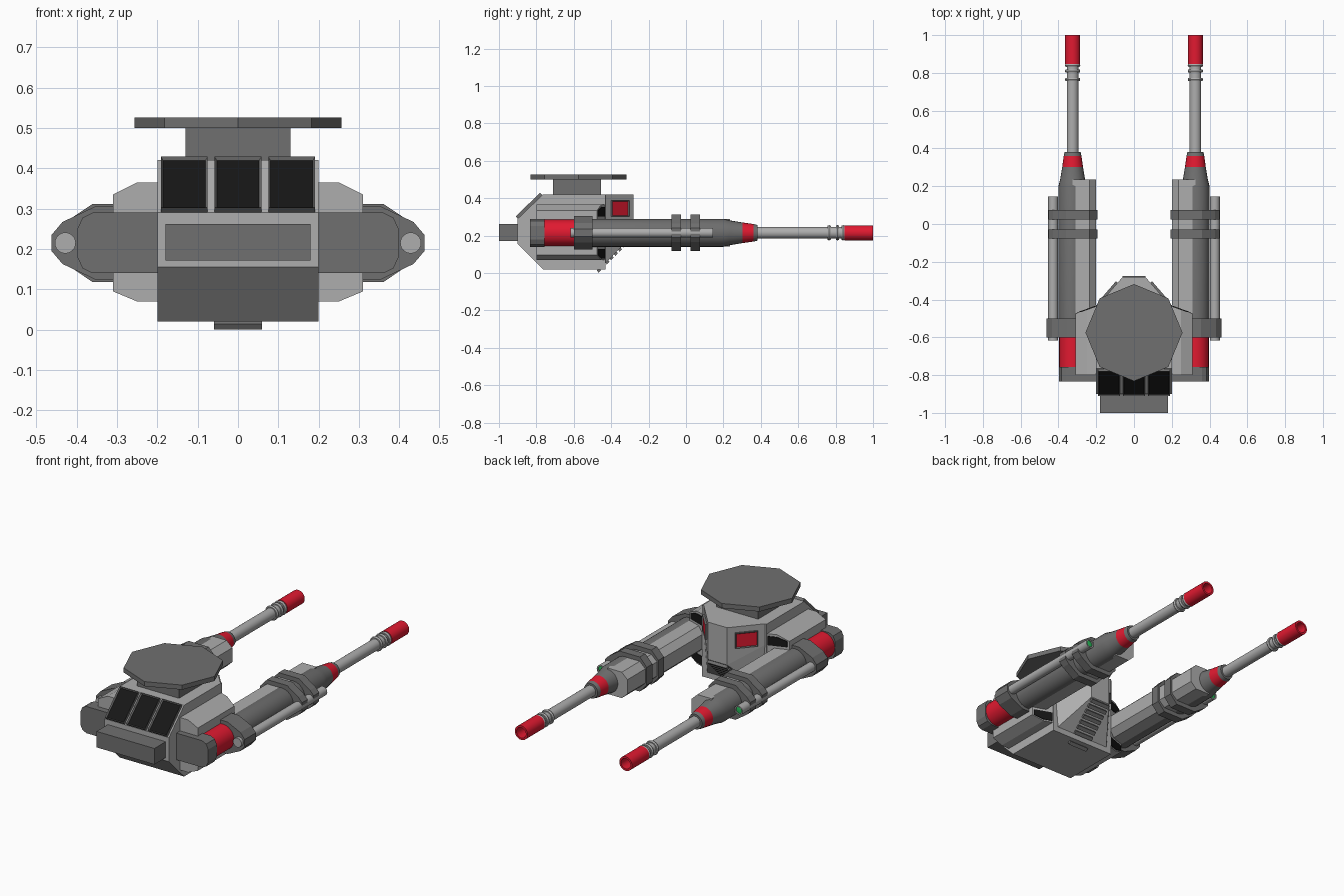
import bpy, bmesh
from math import sin, cos, pi
from mathutils import Vector

if "Cube" in bpy.data.objects:
    bpy.data.objects.remove(bpy.data.objects["Cube"])


def material(name, rgb):
    m = bpy.data.materials.new(name)
    m.diffuse_color = (*rgb, 1)
    m.use_nodes = True
    m.node_tree.nodes["Principled BSDF"].inputs["Base Color"].default_value = m.diffuse_color
    return m


RED = material("red_paint", (0.75, 0.01, 0.03))
BLACK = material("black_glass", (0.008, 0.008, 0.008))
GREEN = material("green_lens", (0.02, 0.5, 0.1))
LIGHT = material("light_grey", (0.42, 0.42, 0.42))
DARK = material("dark_grey", (0.16, 0.16, 0.16))


def finish(name, bm, mats=(), mirror=False, smooth=False):
    bmesh.ops.remove_doubles(bm, verts=bm.verts, dist=1e-5)
    bmesh.ops.recalc_face_normals(bm, faces=bm.faces)
    me = bpy.data.meshes.new(name)
    bm.to_mesh(me)
    bm.free()
    ob = bpy.data.objects.new(name, me)
    bpy.context.collection.objects.link(ob)
    for m in mats:
        me.materials.append(m)
    if smooth:
        bpy.ops.object.select_all(action='DESELECT')
        bpy.context.view_layer.objects.active = ob
        ob.select_set(True)
        bpy.ops.object.shade_smooth_by_angle()
    if mirror:
        ob.modifiers.new("Mirror", 'MIRROR').use_mirror_merge = False
    return ob


def prism(name, pts, lo, hi, mat=DARK, mirror=False):
    """Join two matching outlines; lo and hi map a 2D point to 3D."""
    bm = bmesh.new()
    a = [bm.verts.new(lo(*p)) for p in pts]
    b = [bm.verts.new(hi(*p)) for p in pts]
    bm.faces.new(a)
    bm.faces.new(b)
    n = len(pts)
    for i in range(n):
        j = (i + 1) % n
        bm.faces.new((a[i], a[j], b[j], b[i]))
    return finish(name, bm, [mat], mirror)


def along_y(name, pts, y0, y1, mat=DARK, mirror=True):
    return prism(name, pts, lambda x, z: (x, y0, z), lambda x, z: (x, y1, z), mat, mirror)


def box(name, x, y, z, mat=DARK, mirror=False):
    return along_y(name, [(x[0], z[0]), (x[1], z[0]), (x[1], z[1]), (x[0], z[1])], *y, mat, mirror)


def lathe(name, cx, cz, prof, mat=DARK, n=24):
    """Revolve (radius, y) points round a line along y."""
    bm = bmesh.new()
    rings = [[bm.verts.new((cx + r * cos(2 * pi * i / n), y, cz + r * sin(2 * pi * i / n)))
              for i in range(n)] for r, y in prof]
    for a, b in zip(rings, rings[1:]):
        for i in range(n):
            j = (i + 1) % n
            bm.faces.new((a[i], a[j], b[j], b[i]))
    bmesh.ops.dissolve_degenerate(bm, dist=1e-5, edges=bm.edges)
    return finish(name, bm, [mat], True, True)


def window(name, c, u, v, w, h, thick, border, glass, depth, mirror=False):
    """Framed panel centred at c, with a recessed coloured face."""
    c, u, v = Vector(c), Vector(u).normalized(), Vector(v).normalized()
    n = u.cross(v)
    bm = bmesh.new()
    bmesh.ops.create_cube(bm, size=1)
    for q in bm.verts:
        x, y, z = q.co
        q.co = c + u * x * w + v * y * h + n * z * thick
    bm.normal_update()
    face = max(bm.faces, key=lambda f: f.normal.dot(n))
    bmesh.ops.inset_region(bm, faces=[face], thickness=border)
    for q in face.verts:
        q.co -= n * depth
    face.material_index = 1
    return finish(name, bm, [DARK, glass], mirror)


def sym(half, zc=0.215):
    """Complete an upper half outline by reflecting it below zc."""
    return half + [(x, 2 * zc - z) for x, z in reversed(half)]


# Central hull and tapered rear nose
prism("hull", [(-.9, .29), (-.765, .42), (-.43, .42), (-.43, .02), (-.765, .02), (-.9, .155)],
      lambda y, z: (-.2, y, z), lambda y, z: (.2, y, z), LIGHT)
bm = bmesh.new()
for s in (-1, 1):
    for p in ((.19, -.43, .42), (.06, -.28, .42), (.06, -.28, .21), (.19, -.46, .02), (.19, -.43, .3)):
        bm.verts.new((s * p[0], p[1], p[2]))
bmesh.ops.convex_hull(bm, input=bm.verts)
finish("nose", bm, [LIGHT])
box("front_bumper", (-.18, .18), (-1, -.9), (.172, .262))

# Ribs down the sloping underside of the nose
for i in range(9):
    y = -.29 - i * .0225
    z = y + .49
    prism("cooling_rib", [(y - .006, z - .006), (y + .006, z + .006), (y + .016, z - .006),
                          (y + .002, z - .02)],
          lambda y, z: (-.06, y, z), lambda y, z: (.06, y, z))

# Windows: three on the front slope, red ones on the nose flanks
for x in (-.133, 0, .133):
    window("front_window", (x, -.835, .355), (1, 0, 0), (0, .135, .13), .116, .182, .03, .008, BLACK, .008)
window("nose_window", (.13, -.352, .345), (-.13, .15, 0), (0, 0, 1), .12, .085, .012, .008, RED, .004, True)

# Turret cap
box("cap_stem", (-.13, .13), (-.71, -.455), (.41, .505))
prism("cap_disc", [(.257 * cos(i * pi / 4), -.575 + .257 * sin(i * pi / 4)) for i in range(8)],
      lambda x, y: (x, y, .5), lambda x, y: (x, y, .526))

# Side wings with slanted rear ends and black intakes
rear = lambda x: -.475 + (.31 - x) * .36
prism("side_wing", [(.19, .365), (.25, .365), (.31, .335), (.31, .095), (.25, .07), (.19, .07)],
      lambda x, z: (x, -.8, z), lambda x, z: (x, rear(x), z), LIGHT, True)
for zs in ((.302, .352, .335), (.128, .078, .095)):
    prism("intake", [(.205, zs[0]), (.205, zs[1]), (.25, zs[1]), (.3, zs[2]), (.3, zs[0])],
          lambda x, z: (x, rear(x) - .01, z), lambda x, z: (x, rear(x) + .004, z), BLACK, True)

# Front crossbar holding both guns
along_y("crossbar", sym([(0, .29), (.36, .29), (.385, .278), (.398, .25)]), -.833, -.757)

# Twin guns
GX, GZ = .325, .215
lathe("gun_breech", GX, GZ, [(0, -.77), (.071, -.77), (.071, -.595), (0, -.595)], RED)
lathe("gun_body", GX, GZ, [(0, -.6), (.075, -.6), (.075, .2), (.066, .235), (.055, .302), (0, .302)])
lathe("gun_red_collar", GX, GZ, [(0, .302), (.055, .302), (.047, .36), (0, .36)], RED)
lathe("gun_collar_tip", GX, GZ, [(0, .36), (.047, .36), (.042, .382), (0, .382)])
lathe("gun_barrel", GX, GZ, [(0, .37), (.031, .37), (.031, .85), (0, .85)], LIGHT)
for y in (.765, .81, .84):
    lathe("barrel_ring", GX, GZ, [(.028, y - .009), (.037, y - .009), (.041, y), (.037, y + .009), (.028, y + .009)], LIGHT)
lathe("muzzle", GX, GZ, [(0, .9), (.029, .9), (.029, 1), (.04, 1), (.04, .848), (0, .848)], RED)
along_y("gun_casing", sym([(.2, .255), (.235, .288), (.325, .288)]), -.47, .235, LIGHT)

# Clamps, bands and the outer tube with its green lens
outer = [(.36, .312), (.43, .265), (.453, .24)]
for y in (-.053, .05):
    along_y("gun_band", sym([(.192, .265), (.235, .312)] + outer), y - .025, y + .025)
along_y("gun_clamp", sym([(.3, .305), (.355, .305), (.435, .267), (.462, .235)]), -.6, -.5)
lathe("outer_tube", .428, GZ, [(0, -.618), (.026, -.618), (.026, .145), (.019, .145), (.019, .13), (0, .13)], LIGHT)
lathe("tube_lens", .428, GZ, [(0, .125), (.019, .125), (.019, .138), (0, .142)], GREEN)
